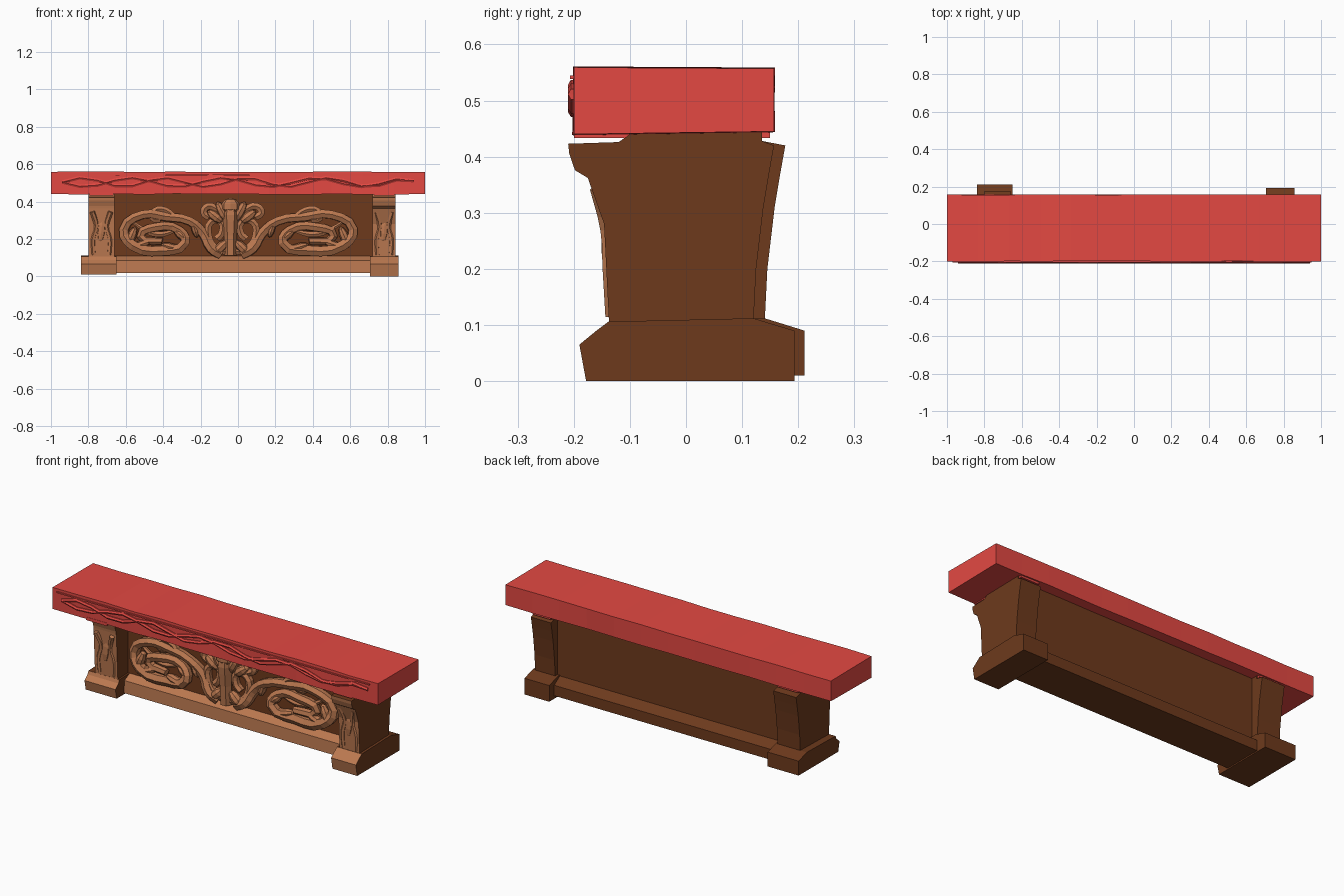
import bpy, bmesh, math, random
from mathutils import Matrix

if "Cube" in bpy.data.objects:
    bpy.data.objects.remove(bpy.data.objects["Cube"])

random.seed(4)


def material(name, rgb):
    m = bpy.data.materials.new(name)
    m.diffuse_color = (*rgb, 1)
    m.use_nodes = True
    m.node_tree.nodes["Principled BSDF"].inputs["Base Color"].default_value = m.diffuse_color
    return m


RED = material("red", (0.77, 0.066, 0.055))
DARK = material("dark brown", (0.155, 0.042, 0.012))
TAN = material("light brown", (0.50, 0.19, 0.08))


def finish(name, bm, mats, rule=None):
    bmesh.ops.recalc_face_normals(bm, faces=bm.faces)
    bm.normal_update()
    if rule:
        for f in bm.faces:
            f.material_index = rule(f)
    me = bpy.data.meshes.new(name)
    bm.to_mesh(me)
    bm.free()
    for m in mats:
        me.materials.append(m)
    ob = bpy.data.objects.new(name, me)
    bpy.context.collection.objects.link(ob)
    return ob


def prism(name, profile, x0, x1, mats, rule=None):
    """Extrude a (y, z) profile from x0 to x1."""
    bm = bmesh.new()
    f = bm.faces.new([bm.verts.new((x0, y, z)) for y, z in profile])
    r = bmesh.ops.extrude_face_region(bm, geom=[f])
    for v in r["geom"]:
        if isinstance(v, bmesh.types.BMVert):
            v.co.x = x1
    return finish(name, bm, mats, rule)


def box(x0, x1, y0, y1, z0, z1, name, mat):
    return prism(name, [(y0, z0), (y1, z0), (y1, z1), (y0, z1)], x0, x1, [mat])


def tube(name, pts, radius, mat, taper=None, smooth=True):
    """Faceted strand through 3D points, turned into a mesh."""
    cu = bpy.data.curves.new(name, "CURVE")
    cu.dimensions = "3D"
    cu.bevel_depth, cu.bevel_resolution, cu.resolution_u = radius, 1, 3
    cu.use_fill_caps = True
    sp = cu.splines.new("BEZIER")
    sp.bezier_points.add(len(pts) - 1)
    for i, p in enumerate(pts):
        b = sp.bezier_points[i]
        b.co = p
        b.handle_left_type = b.handle_right_type = "AUTO" if smooth else "VECTOR"
        b.radius = taper[i] if taper else 1
    tmp = bpy.data.objects.new(name + "_curve", cu)
    bpy.context.collection.objects.link(tmp)
    bpy.context.view_layer.update()
    me = bpy.data.meshes.new_from_object(tmp.evaluated_get(bpy.context.evaluated_depsgraph_get()))
    bpy.data.objects.remove(tmp)
    me.materials.clear()
    me.materials.append(mat)
    for p in me.polygons:
        p.use_smooth = False
    ob = bpy.data.objects.new(name, me)
    bpy.context.collection.objects.link(ob)
    return ob


def leaf(name, x, y, z, w, d, h, tilt):
    """Low-poly pointed lobe, tilted in the front plane."""
    bm = bmesh.new()
    bmesh.ops.create_uvsphere(bm, u_segments=8, v_segments=5, radius=1)
    bmesh.ops.transform(bm, verts=bm.verts, matrix=Matrix.Translation((x, y, z))
                        @ Matrix.Rotation(tilt, 4, "Y") @ Matrix.Diagonal((w, d, h, 1)))
    return finish(name, bm, [TAN])


# carved front faces are light, everything else dark
front_rule = lambda f: 1 if f.normal.y < -0.3 and f.normal.z > -0.75 else 0

# seat slab with a slightly uneven outline
bm = bmesh.new()
N = 12
rings = []
for i in range(N + 1):
    x = -1 + 2 * i / N
    k = 0.0 if i in (0, N) else 1.0
    j = lambda a: k * random.uniform(-a, a)
    rings.append([bm.verts.new((x, -0.200 + j(.003), 0.440 + j(.003))),
                  bm.verts.new((x, 0.157 + j(.002), 0.445 + j(.002))),
                  bm.verts.new((x, 0.157 + j(.002), 0.557 + j(.002))),
                  bm.verts.new((x, -0.200 + j(.003), 0.559 + j(.002)))])
for a, b in zip(rings, rings[1:]):
    for q in range(4):
        bm.faces.new((a[q], a[(q + 1) % 4], b[(q + 1) % 4], b[q]))
bm.faces.new(rings[0])
bm.faces.new(rings[-1])
finish("seat", bm, [RED])

# wavy carving along the seat's front edge
for s, step in ((1, 1.35), (-1, 1.2)):
    pts = []
    for i in range(21):
        x = -0.94 + 1.88 * i / 20
        amp = 0.024 if 0 < i < 20 else 0.008
        pts.append((x, -0.200, 0.504 + s * amp * math.sin(i * step)))
    tube("seat_edge_vine", pts, 0.0105, RED, smooth=False)
box(-0.97, 0.95, -0.2065, -0.19, 0.538, 0.545, "seat_edge_bead", RED)

# shallow wedge mark on the right seat end
prism("seat_end_mark", [(-.08, .462), (-.065, .49), (0, .498), (.04, .488), (0, .493), (-.06, .485)],
      0.99, 1.0, [RED])

# pillars: shaft x, base x, back offset, front offsets (base, capital), bottom z
for name, s0, s1, b0, b1, back, fb, fc, zb in (
        ("left", -.80, -.66, -.84, -.65, .02, .042, .07, .01),
        ("right", .72, .843, .705, .857, 0, 0, 0, 0)):
    prism(name + "_base", [(-.178 + fb, zb), (.193 + back * .9, zb), (.193 + back * .9, .09), (.12 + back, .112),
                           (-.138 + fb * .6, .106), (-.162 + fb, .088), (-.19 + fb, .065)],
          b0, b1, [DARK, TAN], front_rule)
    f = fb * .6
    prism(name + "_pillar", [(-.137 + f, .1), (.12 + back, .1), (.125 + back, .2), (.138 + back, .31),
                             (.148 + back, .37), (.157 + back, .42), (.135, .428), (.135, .447), (-.09, .447),
                             (-.12, .426), (-.21 + fc, .423), (-.208 + fc, .405), (-.198 + fc, .376),
                             (-.175 + fc * .7, .362), (-.146 + f, .28)], s0, s1, [DARK, TAN],
          lambda q: 1 if q.normal.y < -0.3 else 0)
    box(s0 + .006, s1 - .006, -.2, .15, .433, .45, name + "_pad", RED)
    # carved drop on the pillar front
    c, w = (s0 + s1) / 2, (s1 - s0) / 2
    for s in (1, -1):
        tube(name + "_pillar_rib", [(c + s * w * .7, -.158 + f, .345), (c + s * w * .4, -.139 + f, .27),
                                    (c + s * w * .65, -.135 + f, .2), (c + s * w * .6, -.13 + f, .115)],
             .014, TAN)
    leaf(name + "_pillar_leaf", c, -.137 + f, .25, .024, .014, .07, .1)

# back panel and the bottom rail
box(-.70, .76, -.022, .10, .08, .45, "panel", DARK)
prism("bottom_rail", [(-.072, .017), (.15, .017), (.15, .075), (.10, .108), (-.022, .108), (-.068, .085)],
      -.68, .74, [DARK, TAN], lambda f: 1 if f.normal.y < -0.3 else 0)

# scrolling vines, mirrored about the carved centre
CX, Y = -0.04, -0.035
scroll = [(.06, .118), (.12, .15), (.165, .225), (.25, .295), (.40, .318), (.54, .33), (.655, .25), (.60, .165),
          (.42, .138), (.28, .18), (.315, .245), (.46, .262), (.55, .215), (.42, .188)]
for side, s in (("right", 1.0), ("left", -0.87)):
    at = lambda dx, z, dy=0: (CX + s * dx, Y + dy, z)
    tube(side + "_scroll", [at(a, b, -.012 * (i % 2)) for i, (a, b) in enumerate(scroll)], .028, TAN,
         [1.1, 1, 1, .9, .9, .9, 1, 1.1, 1.1, 1, .9, .9, .9, .7])
    # small curl on top and the leaf tips
    tube(side + "_curl", [at(.34, .31), at(.40, .355), at(.47, .35), at(.48, .31), at(.43, .305)], .018, TAN)
    tube(side + "_inner_sprig", [at(.33, .25), at(.42, .225), at(.50, .235), at(.60, .29)], .017, TAN,
         [.6, 1, 1, .5])
    t = 1 if s > 0 else -1
    for dx, z, w, h, tilt in ((.30, .215, .022, .05, .9), (.36, .155, .022, .06, 1.3),
                              (.61, .21, .025, .06, -.4), (.22, .25, .018, .045, .3),
                              (.55, .17, .022, .055, 1.9)):
        x, y, z = at(dx, z, -.005)
        leaf(side + "_vine_leaf", x, y, z, w, .028, h, t * tilt)
    # palmette loops and fanned lobes
    tube(side + "_palmette_loop", [at(.02, .13), at(.09, .15), at(.135, .22), at(.12, .29), at(.06, .29),
                                   at(.055, .23), at(.085, .20)], .021, TAN)
    tube(side + "_palmette_crest", [at(.03, .30), at(.08, .355), at(.14, .375), at(.165, .34), at(.13, .315)],
         .021, TAN)
    for dx, z, h, tilt in ((.05, .345, .06, .5), (.095, .32, .05, .9), (.06, .155, .05, -.8)):
        x, y, z = at(dx, z, -.01)
        leaf(side + "_palmette_lobe", x, y, z, .028, .03, h, t * tilt)

# palmette centre
tube("palmette_stem", [(CX, Y - .008, .112), (CX, Y - .014, .22), (CX, Y - .02, .33), (CX, Y - .02, .40)],
     .042, TAN, [.8, .8, 1, .75])
leaf("palmette_tip", CX, Y - .025, .375, .05, .035, .045, 0)
